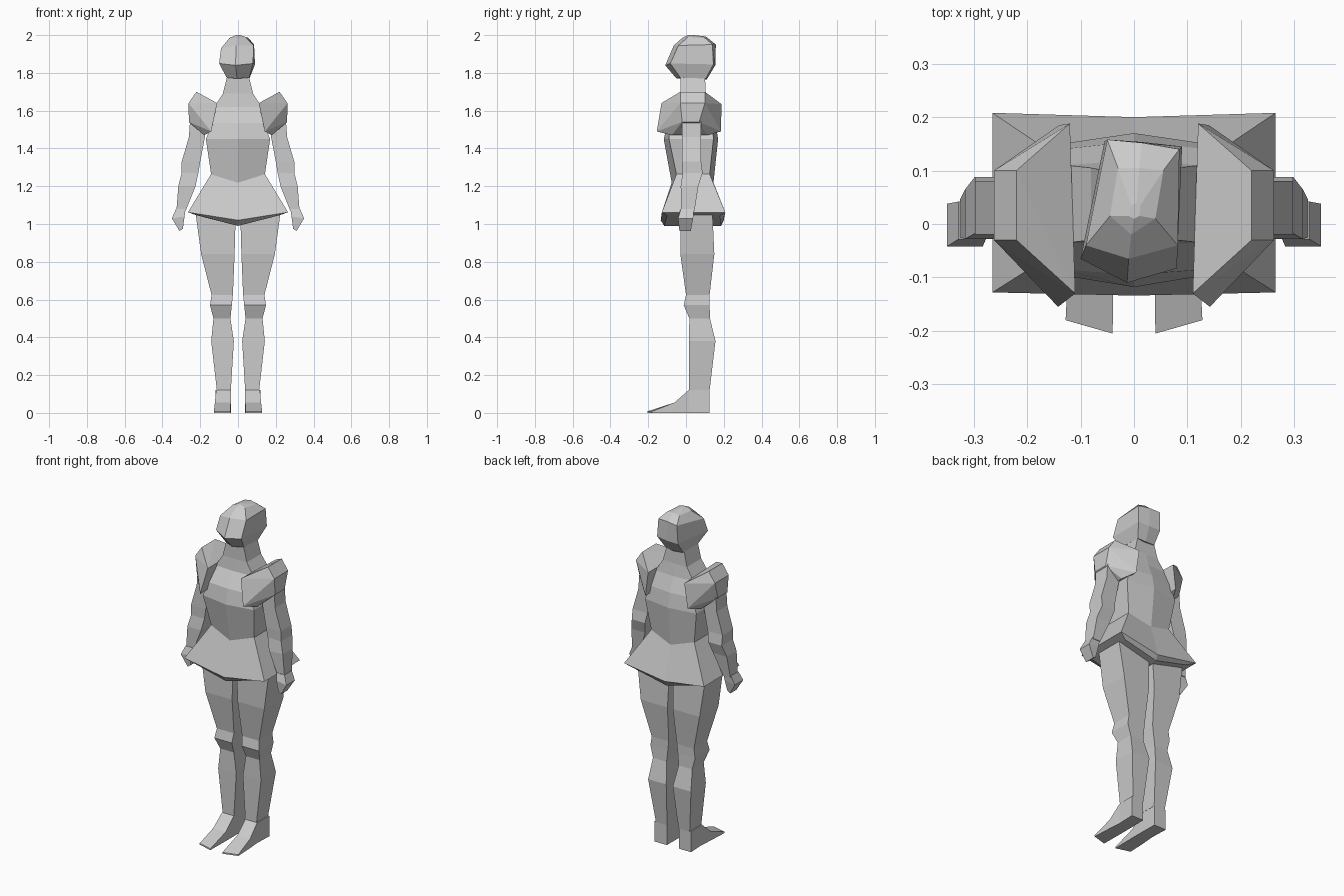
import bpy, bmesh


def finish(name, bm, mirror=False):
    """Turn a bmesh into a flat-shaded object, optionally mirrored across x."""
    bmesh.ops.recalc_face_normals(bm, faces=bm.faces[:])
    me = bpy.data.meshes.new(name)
    bm.to_mesh(me)
    bm.free()
    ob = bpy.data.objects.new(name, me)
    bpy.context.collection.objects.link(ob)
    if mirror:
        mod = ob.modifiers.new("Mirror", "MIRROR")
        mod.use_mirror_merge = False
    return ob


def loft(name, rings, mirror=False):
    """Skin equal-length rings of points and cap both ends."""
    bm = bmesh.new()
    loops = [[bm.verts.new(p) for p in r] for r in rings]
    n = len(rings[0])
    for a, b in zip(loops, loops[1:]):
        for i in range(n):
            j = (i + 1) % n
            bm.faces.new((a[i], a[j], b[j], b[i]))
    for cap in (loops[0], loops[-1]):
        if n == 6:  # split along the centre line
            bm.faces.new(cap[:4])
            bm.faces.new(cap[3:] + cap[:1])
        else:
            bm.faces.new(cap)
    return finish(name, bm, mirror)


def hull(name, points, mirror=False):
    bm = bmesh.new()
    for p in points:
        bm.verts.new(p)
    res = bmesh.ops.convex_hull(bm, input=bm.verts[:])
    junk = [g for g in res["geom_interior"] + res["geom_unused"]
            if isinstance(g, bmesh.types.BMVert)]
    bmesh.ops.delete(bm, geom=junk, context="VERTS")
    return finish(name, bm, mirror)


def hexring(x, yf, yb, z, cf=None, cb=None, zc=None):
    """Six-point ring: centre front, right pair, centre back, left pair."""
    cf = yf if cf is None else cf
    cb = yb if cb is None else cb
    zc = z if zc is None else zc
    return [(0, cf, zc), (x, yf, z), (x, yb, z),
            (0, cb, zc), (-x, yb, z), (-x, yf, z)]


def box(z, x0, x1, y0, y1, tilt=0.0):
    """Four-point ring; tilt lowers the outer side."""
    return [(x0, y0, z), (x1, y0, z - tilt), (x1, y1, z - tilt), (x0, y1, z)]


# Head, turned slightly to one side
loft("head", [
    [(-.005, -.05, 1.77), (.06, -.03, 1.775), (.06, .105, 1.77),
     (.01, .11, 1.765), (-.055, .105, 1.77), (-.06, -.03, 1.775)],
    [(-.013, -.11, 1.84), (.08, -.083, 1.85), (.09, .145, 1.845),
     (.02, .153, 1.84), (-.055, .155, 1.84), (-.1, -.065, 1.85)],
    [(-.01, -.065, 1.945), (.082, -.04, 1.945), (.085, .14, 1.95),
     (.015, .152, 1.955), (-.05, .158, 1.95), (-.09, -.04, 1.93)],
    [(-.005, -.02, 1.985), (.04, .01, 1.99), (.055, .1, 1.985),
     (.01, .105, 1.993), (-.03, .105, 1.985), (-.045, .015, 1.985)],
    [(0, .01, 2.0), (.01, .015, 2.0), (.012, .035, 2.0),
     (.005, .04, 2.0), (-.005, .035, 2.0), (-.01, .015, 2.0)],
])

# Neck, chest and waist
loft("torso", [
    hexring(.055, -.03, .1, 1.79),
    hexring(.08, -.03, .105, 1.69),
    hexring(.125, -.035, .11, 1.62, -.04, .12),
    hexring(.135, -.085, .14, 1.535, -.095, .155),
    hexring(.17, -.09, .145, 1.45, -.118, .17),
    hexring(.142, -.05, .125, 1.26, -.075, .145, 1.215),
])

# Flared skirt with a keel-shaped underside
loft("skirt", [
    hexring(.142, -.05, .125, 1.265, -.075, .145, 1.22),
    hexring(.265, -.128, .208, 1.062, -.134, .2, 1.02),
    hexring(.215, -.1, .18, 1.045, -.115, .185, .99),
])

# Angular shoulder pads
hull("shoulder_pad", [
    (.22, -.03, 1.70), (.22, .10, 1.70), (.262, -.03, 1.64), (.262, .10, 1.64),
    (.11, -.13, 1.64), (.12, .188, 1.635), (.142, -.155, 1.49),
    (.14, .185, 1.49), (.26, -.02, 1.54), (.26, .07, 1.54),
    (.18, -.075, 1.47), (.18, .11, 1.47),
], True)

# Upper arm, elbow and forearm
loft("arm", [
    box(1.60, .17, .25, -.02, .08),
    box(1.46, .175, .26, -.02, .08),
    box(1.33, .20, .298, -.02, .08),
    box(1.27, .21, .298, -.018, .088),
    box(1.20, .225, .316, -.028, .065),
    box(1.07, .277, .326, -.025, .045),
], True)

# Mitten hands
loft("hand", [
    box(1.08, .277, .328, -.028, .042),
    box(1.04, .283, .35, -.042, .038, .01),
    box(.975, .292, .31, -.035, .025, .012),
], True)

# Legs
loft("leg", [
    box(1.06, .012, .225, -.03, .14),
    box(.84, .018, .195, -.03, .15),
    box(.625, .027, .14, .0, .125),
    box(.57, .033, .148, -.012, .125),
    box(.50, .04, .13, .018, .127),
    box(.38, .022, .142, .015, .156),
    box(.12, .038, .112, .015, .125),
], True)

# Feet, built from heel to toe as (y, inner x, outer x, height)
loft("foot", [
    [(x0, y0, 0), (x1, y1, 0), (x1, y1, h), (x0, y0, h)]
    for y0, y1, x0, x1, h in (
        (.125, .125, .04, .12, .122), (.015, .015, .038, .116, .122),
        (-.06, -.06, .038, .122, .055), (-.205, -.18, .04, .128, .008))
], True)
